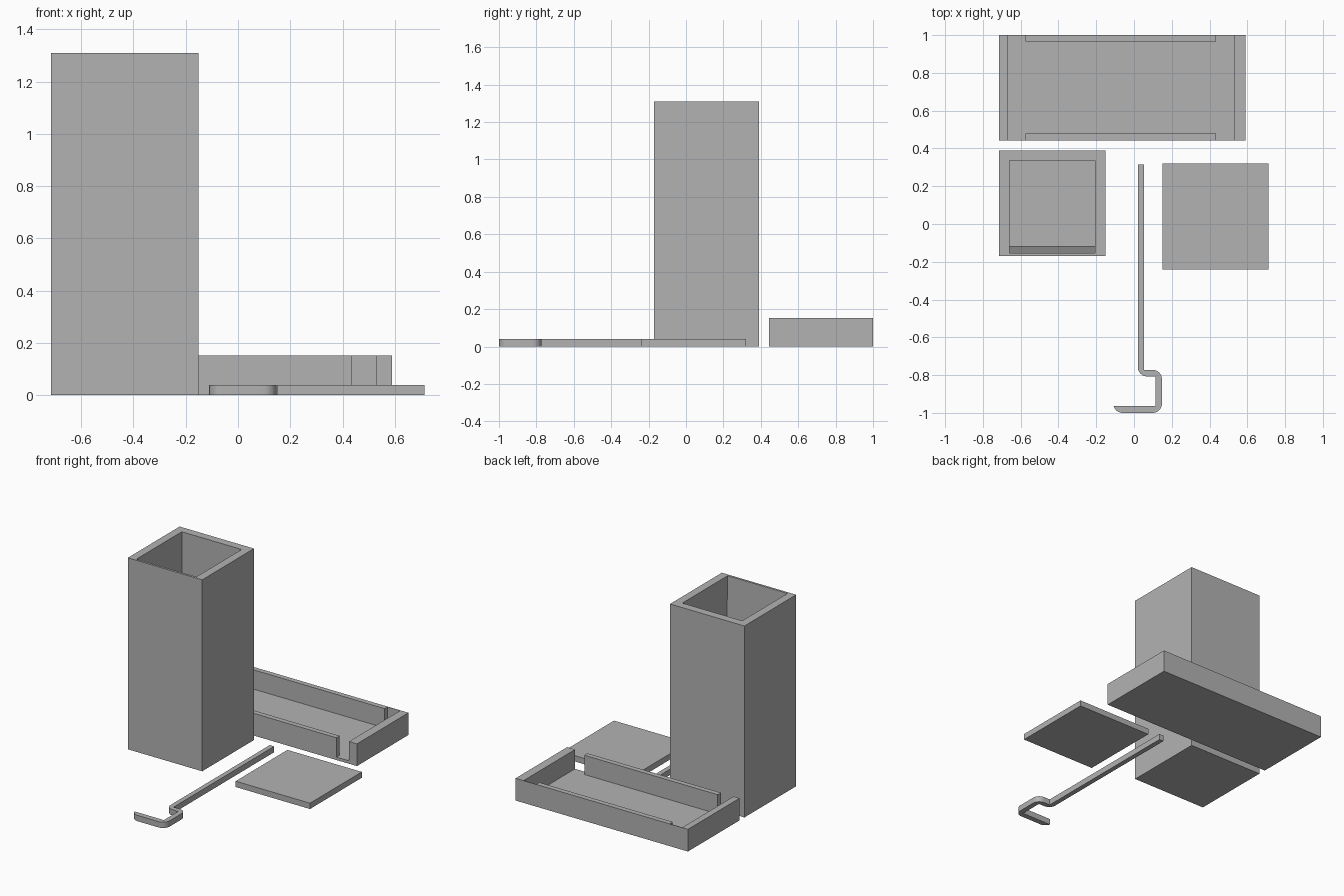
import bpy
import bmesh
from math import cos, sin, radians

cube = bpy.data.objects.get("Cube")
if cube:
    bpy.data.objects.remove(cube, do_unlink=True)

grey = bpy.data.materials.new("plain grey")
grey.use_nodes = True
colour = (0.45, 0.45, 0.45, 1)
grey.diffuse_color = colour
grey.node_tree.nodes["Principled BSDF"].inputs["Base Color"].default_value = colour


def finish(name, bm):
    bmesh.ops.recalc_face_normals(bm, faces=bm.faces)
    mesh = bpy.data.meshes.new(name)
    bm.to_mesh(mesh)
    bm.free()
    mesh.materials.append(grey)
    obj = bpy.data.objects.new(name, mesh)
    bpy.context.collection.objects.link(obj)
    return obj


def prism(name, outline, z0, z1):
    """Extrude a flat xy outline from z0 up to z1."""
    bm = bmesh.new()
    face = bm.faces.new([bm.verts.new((x, y, z0)) for x, y in outline])
    top = bmesh.ops.extrude_face_region(bm, geom=[face])["geom"]
    verts = [v for v in top if isinstance(v, bmesh.types.BMVert)]
    bmesh.ops.translate(bm, verts=verts, vec=(0, 0, z1 - z0))
    return finish(name, bm)


def box(name, x0, x1, y0, y1, z0, z1):
    return prism(name, [(x0, y0), (x1, y0), (x1, y1), (x0, y1)], z0, z1)


def cut(obj, cutter):
    mod = obj.modifiers.new("cut", "BOOLEAN")
    mod.object = cutter
    mod.solver = "EXACT"
    cutter.hide_render = True
    cutter.hide_set(True)
    bpy.context.view_layer.objects.active = obj
    bpy.ops.object.modifier_apply(modifier=mod.name)
    bpy.data.objects.remove(cutter, do_unlink=True)


def arc(cx, cy, r, start, end, steps=8):
    angles = [radians(start + (end - start) * i / steps) for i in range(steps + 1)]
    return [(cx + r * cos(a), cy + r * sin(a)) for a in angles]


# Tall open container, its front inner wall leaning outward to the rim
tower = box("tall_container", -0.715, -0.152, -0.17, 0.39, 0, 1.31)
cavity = box("cavity", -0.66, -0.207, -0.12, 0.335, 0.05, 1.31)
for v in cavity.data.vertices:
    if v.co.z > 1:
        v.co.z += 0.01
        if v.co.y < 0:
            v.co.y = -0.155
cut(tower, cavity)

# Shallow tray: floor, end walls, long walls with gaps at their ends
H, FLOOR = 0.152, 0.02
box("tray_floor", -0.715, 0.59, 0.443, 1.0, 0, FLOOR)
box("tray_right_end", -0.715, -0.67, 0.443, 1.0, FLOOR, H)
box("tray_left_end", 0.53, 0.59, 0.443, 1.0, FLOOR, H)
box("tray_front_wall", -0.575, 0.435, 0.443, 0.478, FLOOR, H)
box("tray_back_wall", -0.575, 0.435, 0.965, 1.0, FLOOR, H)
# Thin skins closing the back gaps
box("tray_back_skin_right", -0.67, -0.575, 0.997, 1.0, FLOOR, H)
box("tray_back_skin_left", 0.435, 0.53, 0.997, 1.0, FLOOR, H)

# Flat lid
box("lid", 0.15, 0.713, -0.24, 0.32, 0, 0.04)

# Hooked rod: straight shank, S-bend with rounded outer corners, curved tip
R = 0.05
outline = [(0.02, 0.315)]
outline += arc(0.02 + R, -0.807 + R, R, 180, 270)
outline += [(0.113, -0.807), (0.113, -0.963), (-0.11, -0.963)]
outline += arc(-0.06, -0.95, R, 195, 270)
outline += arc(0.148 - R, -1.0 + R, R, 270, 360)
outline += arc(0.148 - R, -0.772 - R, R, 0, 90)
outline += [(0.053, -0.772), (0.053, 0.315)]
rod = prism("hooked_rod", outline, 0, 0.04)
bpy.ops.object.select_all(action="DESELECT")
rod.select_set(True)
bpy.context.view_layer.objects.active = rod
bpy.ops.object.shade_smooth_by_angle(angle=radians(30))
